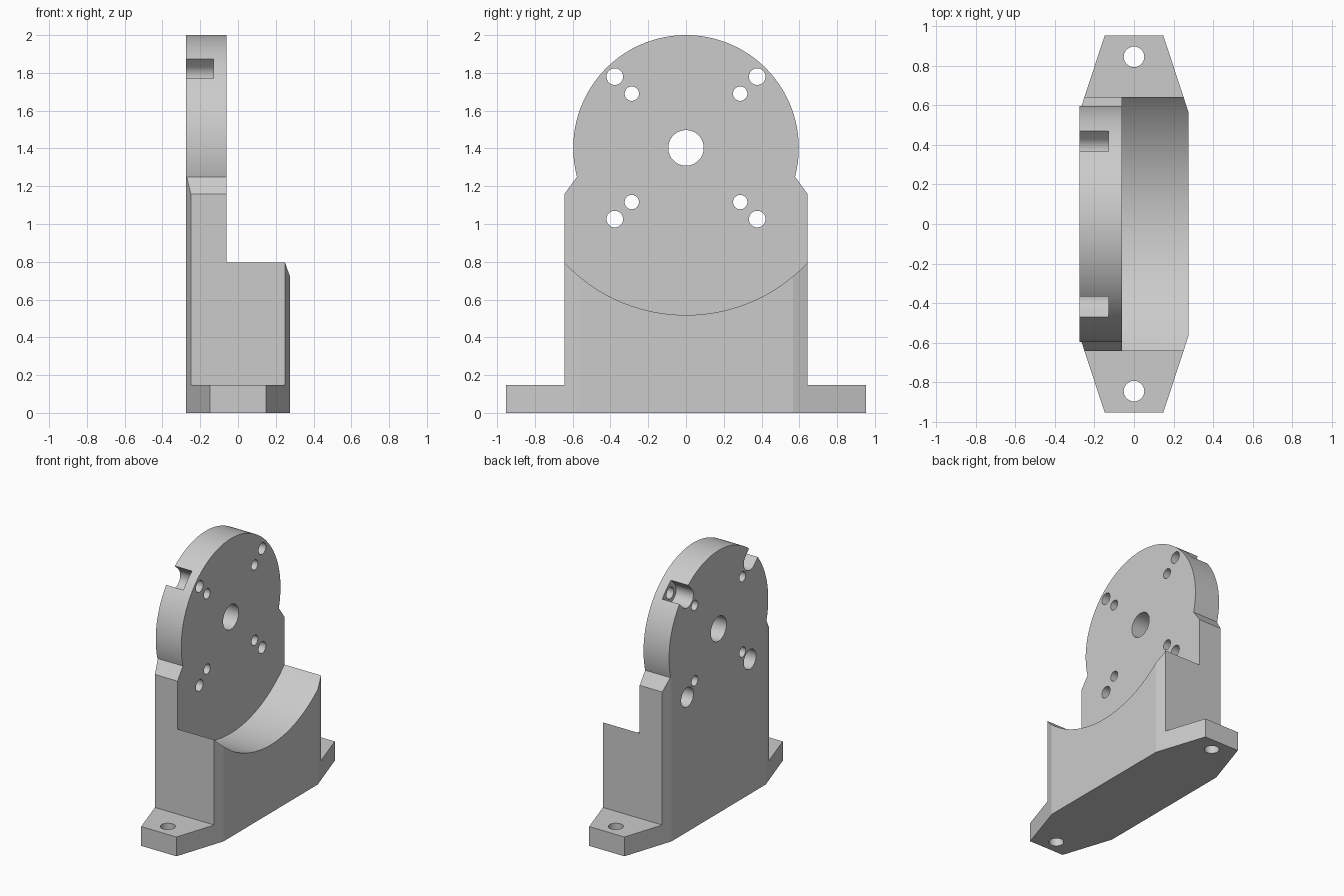
import bpy
import bmesh
from math import sin, cos, pi, atan2, asin, sqrt
from mathutils import Vector

cube = bpy.data.objects.get("Cube")
if cube:
    bpy.data.objects.remove(cube, do_unlink=True)

BACK, FACE, FRONT = -0.275, -0.06, 0.275    # plate back, plate front, saddle front
HUB, R = 1.403, 0.597                       # disc centre height and radius
NECK = 1.25                                 # height where disc meets body
HALF = 0.643                                # half width of body
FOOT_END, FOOT_TOP = 0.953, 0.147


def prism(name, sections, axis, lo, hi):
    """Extrude one or more closed 2D outlines along an axis."""
    bm = bmesh.new()
    for pts in sections:
        def place(p, t):
            return Vector((t, *p)) if axis == "x" else Vector((*p, t))
        face = bm.faces.new([bm.verts.new(place(p, lo)) for p in pts])
        out = bmesh.ops.extrude_face_region(bm, geom=[face])
        step = place((0, 0), hi - lo)
        verts = [g for g in out["geom"] if isinstance(g, bmesh.types.BMVert)]
        bmesh.ops.translate(bm, verts=verts, vec=step)
    bmesh.ops.recalc_face_normals(bm, faces=bm.faces)
    mesh = bpy.data.meshes.new(name)
    bm.to_mesh(mesh)
    bm.free()
    ob = bpy.data.objects.new(name, mesh)
    bpy.context.collection.objects.link(ob)
    return ob


def arc(c, r, start, end, n):
    return [(c[0] + r * cos(start + (end - start) * i / n),
             c[1] + r * sin(start + (end - start) * i / n)) for i in range(n + 1)]


def circle(c, r, n=40):
    return arc(c, r, 0, 2 * pi, n)[:-1]


def combine(target, tool, operation):
    """Apply a boolean and discard the tool."""
    mod = target.modifiers.new("cut", "BOOLEAN")
    mod.operation, mod.solver, mod.object = operation, "EXACT", tool
    bpy.context.view_layer.objects.active = target
    bpy.ops.object.modifier_apply(modifier=mod.name)
    bpy.data.objects.remove(tool, do_unlink=True)


# Body: side silhouette with feet and sloped shoulders
neck_angle = asin((NECK - HUB) / R)
neck_y = R * cos(neck_angle)
half = [(FOOT_END, 0), (FOOT_END, FOOT_TOP), (HALF, FOOT_TOP), (HALF, 1.16), (neck_y, NECK)]
outline = half + [(-y, z) for y, z in reversed(half)]
bracket = prism("motor_mount_bracket", [outline], "x", -0.4, 0.4)

# Tapered six-sided footprint
side = [(0.148, -FOOT_END - 0.001), (FRONT, -0.567), (FRONT, 0.567), (0.148, FOOT_END + 0.001)]
footprint = prism("footprint", [side + [(-x, y) for x, y in reversed(side)]], "z", -0.1, 1.5)
combine(bracket, footprint, "INTERSECT")

# Round saddle in front of the plate
combine(bracket, prism("saddle_cutter", [circle((0, HUB), 0.885, 160)], "x", FACE, 1), "DIFFERENCE")

# Round upper plate
cap = arc((0, HUB), R, neck_angle, pi - neck_angle, 96)
combine(bracket, prism("disc", [cap], "x", BACK, FACE), "UNION")

# Through holes: shaft, four large, four small
corners = [(sy, sz) for sy in (-1, 1) for sz in (-1, 1)]
large = [(0.377 * sy, HUB + 0.377 * sz) for sy, sz in corners]
small = [(0.287 * sy, HUB + 0.287 * sz) for sy, sz in corners]
holes = [circle((0, HUB), 0.094, 64)]
holes += [circle(c, 0.044) for c in large] + [circle(c, 0.038) for c in small]
combine(bracket, prism("hole_cutter", holes, "x", -0.5, 0.5), "DIFFERENCE")

# Rear counterbores: round below, slots open to the rim above
recesses = []
for (sy, sz), c in zip(corners, large):
    if sz < 0:
        recesses.append(circle(c, 0.074))
    else:
        a = atan2(sz, sy)
        u = arc(c, 0.074, a + pi / 2, a + 3 * pi / 2, 24)
        reach = Vector((cos(a), sin(a))) * 0.2
        recesses.append(u + [tuple(Vector(u[-1]) + reach), tuple(Vector(u[0]) + reach)])
combine(bracket, prism("recess_cutter", recesses, "x", -0.5, -0.13), "DIFFERENCE")

# Bolt holes in the feet
bolts = [circle((0, y), 0.052) for y in (-0.845, 0.845)]
combine(bracket, prism("bolt_cutter", bolts, "z", -0.2, 0.4), "DIFFERENCE")

# Plain grey finish
grey = bpy.data.materials.new("plain_grey")
grey.use_nodes = True
colour = (0.6, 0.6, 0.6, 1)
grey.diffuse_color = colour
grey.node_tree.nodes["Principled BSDF"].inputs["Base Color"].default_value = colour
bracket.data.materials.clear()
bracket.data.materials.append(grey)
for poly in bracket.data.polygons:
    poly.material_index = 0

bpy.ops.object.select_all(action="DESELECT")
bracket.select_set(True)
bpy.context.view_layer.objects.active = bracket
bpy.ops.object.shade_smooth_by_angle(angle=pi / 12)
